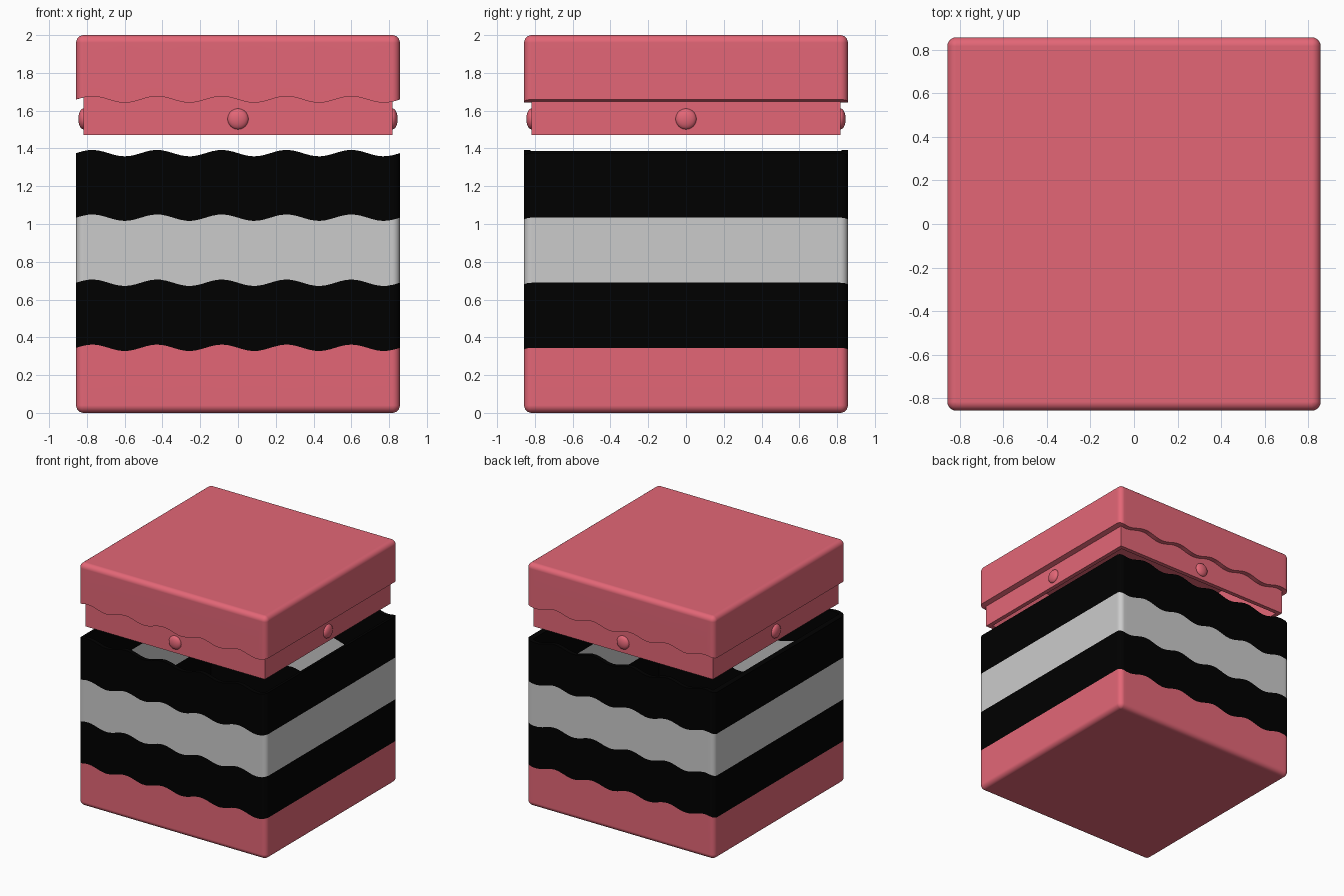
import bpy, bmesh, math

if "Cube" in bpy.data.objects:
    bpy.data.objects.remove(bpy.data.objects["Cube"])

HALF, ROUND, WALL = 0.857, 0.04, 0.035
INNER = HALF - WALL
LAYER = 0.3445


def material(name, rgb):
    m = bpy.data.materials.new(name)
    m.diffuse_color = (*rgb, 1)
    m.use_nodes = True
    m.node_tree.nodes["Principled BSDF"].inputs["Base Color"].default_value = m.diffuse_color
    return m


def wave(z):
    # five gentle ripples across the width
    return lambda x: z + 0.017 * math.sin(2 * math.pi * (x + HALF) * 5 / (2 * HALF))


def flat(z):
    return lambda x: z


def square_loop(half, r, height, side=60, arc=6):
    # rounded square whose height follows a function of x
    core, pts = half - r, []
    for k in range(4):
        a0 = k * math.pi / 2
        c, s = round(math.cos(a0)), round(math.sin(a0))
        local = [(half, -core + 2 * core * i / side) for i in range(side)]
        local += [(core + r * math.cos(t), core + r * math.sin(t))
                  for t in (math.pi / 2 * i / arc for i in range(arc))]
        pts += [(u * c - v * s, u * s + v * c) for u, v in local]
    return [(x, y, height(x)) for x, y in pts]


def loft(name, loops, mat=None, closed=False):
    bm = bmesh.new()
    rings = [[bm.verts.new(p) for p in loop] for loop in loops]
    pairs = list(zip(rings, rings[1:]))
    if closed:
        pairs.append((rings[-1], rings[0]))
    for a, b in pairs:
        for i in range(len(a)):
            j = (i + 1) % len(a)
            bm.faces.new((a[i], a[j], b[j], b[i]))
    if not closed:
        bm.faces.new(rings[0])
        bm.faces.new(rings[-1])
    bmesh.ops.remove_doubles(bm, verts=bm.verts, dist=1e-5)
    bmesh.ops.recalc_face_normals(bm, faces=bm.faces)
    me = bpy.data.meshes.new(name)
    bm.to_mesh(me)
    bm.free()
    ob = bpy.data.objects.new(name, me)
    bpy.context.collection.objects.link(ob)
    finish(ob, mat)
    # keep the big flat sides evenly shaded
    ob.modifiers.new("even_shading", 'WEIGHTED_NORMAL').keep_sharp = True


def finish(ob, mat):
    if mat:
        ob.data.materials.append(mat)
    bpy.ops.object.select_all(action='DESELECT')
    ob.select_set(True)
    bpy.context.view_layer.objects.active = ob
    bpy.ops.object.shade_smooth_by_angle(angle=math.radians(35))


def rounded_end(z, direction):
    # loops that round over the bottom or top edge
    out = []
    for i in range(7):
        t = math.pi / 2 * i / 6
        r = ROUND * math.sin(t)
        out.append(square_loop(HALF - ROUND + r, r,
                               flat(z + direction * ROUND * (1 - math.cos(t)))))
    return out


pink = material("pink", (0.77, 0.134, 0.183))
black = material("black", (0.0, 0.0, 0.0))

# bottom layer with the floor
top = wave(LAYER)
loft("base_layer", rounded_end(0, 1) + [
    square_loop(HALF, ROUND, top),
    square_loop(INNER, 0, top),
    square_loop(INNER, 0, flat(WALL))], pink)

# stacked wavy wall bands
for i, (name, mat) in enumerate((("lower_band", black), ("middle_band", None),
                                 ("upper_band", black)), start=1):
    lo, hi = wave(LAYER * i), wave(LAYER * (i + 1) - (0.003 if i == 3 else 0))
    loft(name, [square_loop(HALF, ROUND, lo), square_loop(HALF, ROUND, hi),
                square_loop(INNER, 0, hi), square_loop(INNER, 0, lo)], mat, closed=True)

# raised lid with its inner lip
LIP = 0.818
edge = wave(1.659)
loft("lid", rounded_end(2, -1) + [
    square_loop(HALF, ROUND, edge),
    square_loop(LIP, 0, edge),
    square_loop(LIP, 0, flat(1.47)),
    square_loop(LIP - WALL, 0, flat(1.47)),
    square_loop(LIP - WALL, 0, flat(2 - WALL))], pink)

# snap bumps, one on each side of the lip
for k in range(4):
    a = k * math.pi / 2
    bpy.ops.mesh.primitive_uv_sphere_add(
        segments=32, ring_count=16, radius=0.055,
        location=(LIP * math.cos(a), LIP * math.sin(a), 1.556), rotation=(0, 0, a))
    bump = bpy.context.object
    bump.name = f"snap_bump_{k + 1}"
    bump.scale = (0.5, 1, 1)
    finish(bump, pink)
